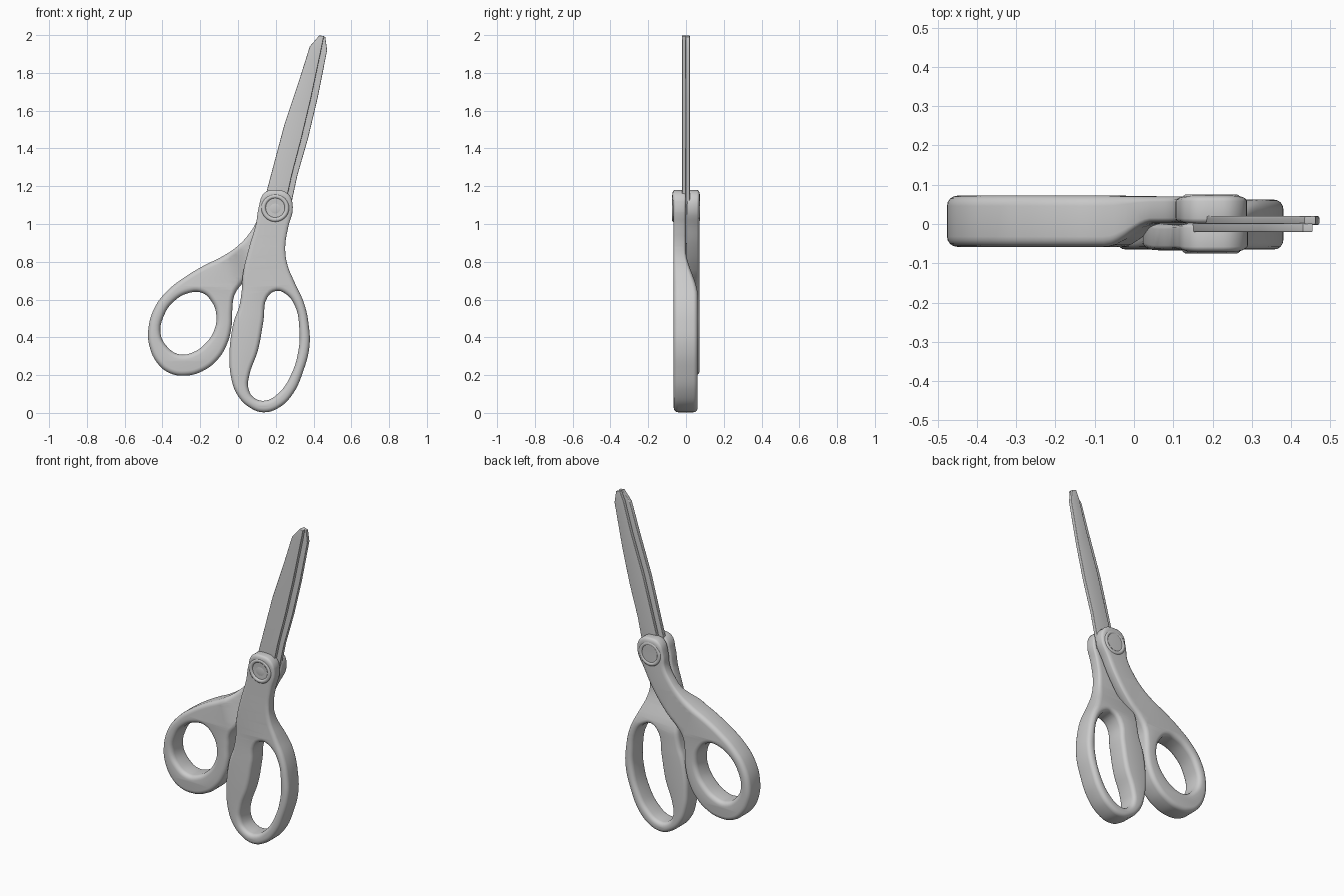
import bpy, bmesh, math
from mathutils import Vector, Matrix

cube = bpy.data.objects.get("Cube")
if cube:
    bpy.data.objects.remove(cube, do_unlink=True)

grey = bpy.data.materials.new("plain grey")
grey.use_nodes = True
GREY = (0.6, 0.6, 0.6, 1)
grey.diffuse_color = GREY
grey.node_tree.nodes["Principled BSDF"].inputs["Base Color"].default_value = GREY


def ramp(v, a, b):
    t = min(1, max(0, (v - a) / (b - a)))
    return t * t * (3 - 2 * t)


def finish(ob, angle=40):
    ob.data.materials.clear()
    ob.data.materials.append(grey)
    bpy.ops.object.select_all(action='DESELECT')
    ob.select_set(True)
    bpy.context.view_layer.objects.active = ob
    bpy.ops.object.shade_smooth_by_angle(angle=math.radians(angle))


def plate(name, outlines, y0, y1, bevel, round_path=True, slices=(), shape=None):
    """Filled front-view outline (with holes), rounded rim, optional y reshaping."""
    cu = bpy.data.curves.new(name, 'CURVE')
    cu.dimensions = '2D'
    cu.fill_mode = 'BOTH'
    cu.resolution_u = 5
    cu.bevel_depth = bevel
    cu.bevel_resolution = 3
    cu.offset = -bevel
    cu.extrude = (y1 - y0) / 2 - bevel
    for pts in outlines:
        sp = cu.splines.new('BEZIER')
        sp.bezier_points.add(len(pts) - 1)
        for bp, (x, z) in zip(sp.bezier_points, pts):
            bp.co = (x, z, 0)
            bp.handle_left_type = bp.handle_right_type = 'AUTO' if round_path else 'VECTOR'
        sp.use_cyclic_u = True
    tmp = bpy.data.objects.new("tmp", cu)
    bpy.context.collection.objects.link(tmp)
    dg = bpy.context.evaluated_depsgraph_get()
    me = bpy.data.meshes.new_from_object(tmp.evaluated_get(dg))
    bpy.data.objects.remove(tmp, do_unlink=True)
    me.name = name
    bm = bmesh.new()
    bm.from_mesh(me)
    bm.transform(Matrix.Translation((0, (y0 + y1) / 2, 0)) @ Matrix.Rotation(math.pi / 2, 4, 'X'))
    bmesh.ops.remove_doubles(bm, verts=bm.verts, dist=0.0005)
    for co, no in slices:
        bmesh.ops.bisect_plane(bm, geom=bm.verts[:] + bm.edges[:] + bm.faces[:],
                               plane_co=co, plane_no=no)
    if shape:
        for v in bm.verts:
            v.co.y = shape(v.co)
    bmesh.ops.recalc_face_normals(bm, faces=bm.faces)
    bm.to_mesh(me)
    bm.free()
    ob = bpy.data.objects.new(name, me)
    bpy.context.collection.objects.link(ob)
    finish(ob)
    return ob


# Large handle: long finger loop, shank on the front half, flared collar
large_outer = [(.11, 1.09), (.095, 1.0), (.06, .88), (.025, .73), (.02, .65), (.005, .56),
               (-.02, .49), (-.035, .42), (-.045, .3), (-.035, .18), (0, .09), (.06, .03),
               (.135, .003), (.22, .03), (.29, .1), (.345, .22), (.378, .35), (.375, .46),
               (.35, .58), (.3, .69), (.26, .79), (.25, .88), (.265, .98), (.29, 1.09),
               (.265, 1.16), (.2, 1.18), (.14, 1.165)]
large_hole = [(.055, .13), (.06, .2), (.105, .33), (.135, .49), (.155, .61), (.2, .645),
              (.245, .635), (.3, .57), (.325, .44), (.32, .33), (.28, .2), (.22, .11),
              (.145, .065), (.085, .08)]


def large_shape(c):
    y = c.y * (1 + 0.15 * ramp(c.z, 1.08, 1.17))
    t = ramp(c.z, .62, .86)
    return y * (1 - t) + t * (-.034 + (y + .002) * .53)


plate("large_handle", [large_outer, large_hole], -.065, .062, .024,
      slices=[((0, 0, z / 100), (0, 0, 1)) for z in range(64, 114, 6)], shape=large_shape)

# Small handle: round thumb loop, shank on the back half
small_outer = [(.11, 1.09), (.1, 1.02), (.06, .95), (0, .885), (-.08, .83), (-.18, .78),
               (-.28, .72), (-.37, .65), (-.44, .56), (-.475, .44), (-.465, .34),
               (-.42, .255), (-.36, .21), (-.28, .197), (-.19, .22), (-.11, .28),
               (-.06, .36), (-.035, .45), (-.03, .55), (-.02, .62), (.01, .67), (.09, .75),
               (.18, .87), (.24, .98), (.288, 1.09), (.265, 1.16), (.2, 1.18), (.14, 1.165)]
small_hole = [(-.41, .42), (-.39, .52), (-.34, .59), (-.26, .635), (-.19, .635), (-.14, .59),
              (-.115, .52), (-.125, .44), (-.17, .37), (-.24, .32), (-.31, .31), (-.37, .345)]


def small_shape(c):
    y = c.y * (1 + 0.08 * ramp(c.z, 1.08, 1.17))
    t = ramp(c.x + .3 * (c.z - .8), -.07, .08)
    return y * (1 - t) + t * (.036 + (y - .007) * .53)


plate("small_handle", [small_outer, small_hole], -.058, .072, .026,
      slices=[((x / 100, 0, .8), (1, 0, .3)) for x in range(-8, 12, 4)], shape=small_shape)

# Two crossed blades, each set back from the other's cutting edge
front_blade = [(.15, 1.05), (.148, 1.16), (.245, 1.525), (.325, 1.765), (.38, 1.94),
               (.43, 1.998), (.455, 1.995), (.44, 1.92), (.385, 1.66), (.335, 1.45),
               (.285, 1.26), (.24, 1.05)]
back_blade = [(.19, 1.05), (.18, 1.16), (.28, 1.525), (.36, 1.765), (.41, 1.94),
              (.435, 1.998), (.462, 1.99), (.472, 1.92), (.42, 1.66), (.37, 1.45),
              (.315, 1.26), (.27, 1.05)]
plate("front_blade", [front_blade], -.021, .002, .004, round_path=False)
plate("back_blade", [back_blade], -.002, .02, .004, round_path=False)

# Pivot: raised rim and shallow button on both faces
for side, label in ((-1, "front"), (1, "back")):
    bpy.ops.mesh.primitive_torus_add(major_segments=32, minor_segments=10, major_radius=.062,
                                     minor_radius=.013, location=(.197, side * .063, 1.085),
                                     rotation=(math.pi / 2, 0, 0))
    rim = bpy.context.object
    rim.name = label + "_pivot_rim"
    finish(rim)
    bpy.ops.mesh.primitive_uv_sphere_add(segments=24, ring_count=10, radius=.04,
                                         location=(.197, side * .062, 1.085),
                                         rotation=(math.pi / 2, 0, 0))
    button = bpy.context.object
    button.name = label + "_pivot_button"
    button.scale = (1, 1, .2)
    finish(button)
